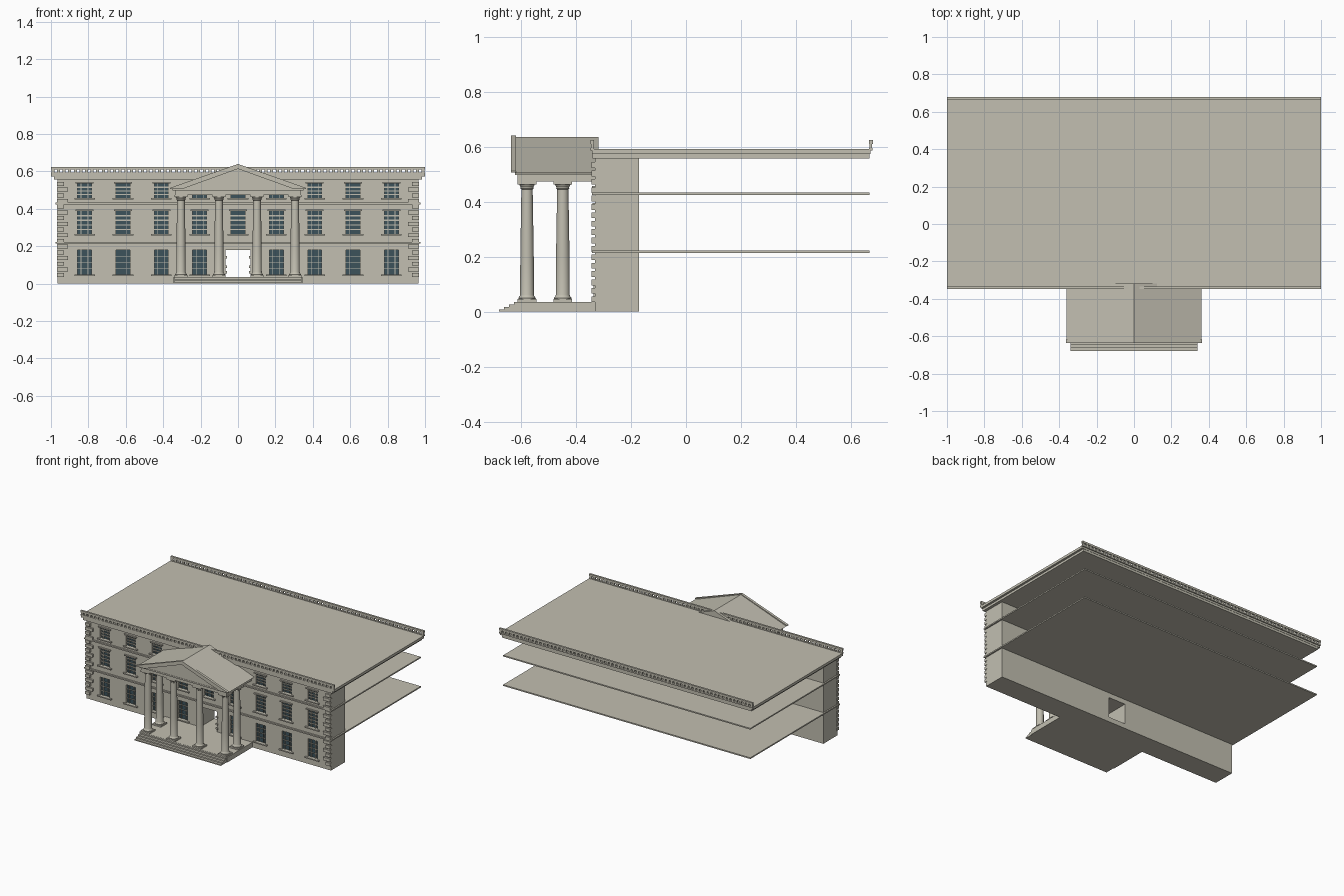
import bpy, bmesh, math
from mathutils import Matrix, Vector

if "Cube" in bpy.data.objects:
    bpy.data.objects.remove(bpy.data.objects["Cube"])


def material(name, rgb):
    m = bpy.data.materials.new(name)
    m.use_nodes = True
    m.diffuse_color = (*rgb, 1)
    bsdf = m.node_tree.nodes["Principled BSDF"]
    bsdf.inputs["Base Color"].default_value = (*rgb, 1)
    bsdf.inputs["Roughness"].default_value = 0.8
    return m


STONE = material("warm grey stone", (0.54, 0.52, 0.44))
GLASS = material("dark teal glass", (0.045, 0.085, 0.105))


def finish(name, bm, mat):
    bmesh.ops.recalc_face_normals(bm, faces=bm.faces)
    mesh = bpy.data.meshes.new(name)
    bm.to_mesh(mesh)
    bm.free()
    mesh.materials.append(mat)
    ob = bpy.data.objects.new(name, mesh)
    bpy.context.collection.objects.link(ob)
    return ob


def boxes(name, items, mat=STONE):
    """One object from boxes given as (x0, x1, y0, y1, z0, z1)."""
    bm = bmesh.new()
    for x0, x1, y0, y1, z0, z1 in items:
        mid = Vector((x0 + x1, y0 + y1, z0 + z1)) / 2
        size = Matrix.Diagonal((x1 - x0, y1 - y0, z1 - z0, 1))
        bmesh.ops.create_cube(bm, size=1, matrix=Matrix.Translation(mid) @ size)
    return finish(name, bm, mat)


def prism(name, outline, y0, y1):
    """Extrude an (x, z) outline along y."""
    bm = bmesh.new()
    face = bm.faces.new([bm.verts.new((x, y0, z)) for x, z in outline])
    new = bmesh.ops.extrude_face_region(bm, geom=[face])["geom"]
    moved = [v for v in new if isinstance(v, bmesh.types.BMVert)]
    bmesh.ops.translate(bm, verts=moved, vec=(0, y1 - y0, 0))
    return finish(name, bm, STONE)


# Window layout
FRONT, BACK = -0.33, -0.17
columns_x = [i * 0.205 for i in range(-4, 5)]
rows = [(0.05, 0.18, 3, 0.002), (0.265, 0.388, 4, 0.006), (0.457, 0.535, 3, 0.006)]
half = 0.037
holes, panes, bars, trims = [], [], [], []
for z0, z1, count, thick in rows:
    for x in columns_x:
        if x == 0 and z0 < 0.1:
            continue
        holes.append((x - half, x + half, FRONT - 0.02, FRONT + 0.02, z0, z1))
        panes.append((x - half, x + half, FRONT + 0.014, FRONT + 0.0205, z0, z1))
        y0, y1 = FRONT + 0.006, FRONT + 0.016
        for k in range(1, count + 1):
            z = z0 + (z1 - z0) * k / (count + 1)
            bars.append((x - half, x + half, y0, y1, z - thick / 2, z + thick / 2))
        for f in (-0.5, 0.5):
            w = 0.0025 if abs(x) > 0.7 else 0.001
            bars.append((x + f * half - w, x + f * half + w, y0, y1, z0, z1))
        trims.append((x - 0.055, x + 0.055, FRONT - 0.012, FRONT + 0.01, z0 - 0.008, z0))
        if z0 > 0.1:
            trims.append((x - 0.048, x + 0.048, FRONT - 0.01, FRONT + 0.01, z1, z1 + 0.008))

# Front block with window recesses and an open doorway
wall = boxes("front_block", [(-0.965, 0.965, FRONT, BACK, 0, 0.56)])
door = (-0.067, 0.067, FRONT - 0.05, BACK + 0.05, 0.035, 0.18)
cutter = boxes("opening_cutter", holes + [door])
cutter.hide_render = True
cutter.hide_set(True)
cut = wall.modifiers.new("openings", "BOOLEAN")
cut.operation, cut.solver, cut.object = "DIFFERENCE", "EXACT", cutter
bpy.context.view_layer.update()
baked = bpy.data.meshes.new_from_object(wall.evaluated_get(bpy.context.evaluated_depsgraph_get()))
wall.modifiers.clear()
wall.data = baked
bpy.data.objects.remove(cutter)

boxes("window_glass", panes, GLASS)
boxes("window_bars", bars)
boxes("window_trims", trims)

# Corner quoins and door jamb blocks
quoins = []
for side in (-1, 1):
    for i in range(17):
        z = 0.035 + i * 0.0305
        inner = 0.91 if i % 2 else 0.93
        xs = sorted((side * inner, side * 0.967))
        quoins.append((*xs, FRONT - 0.013, FRONT + 0.01, z, z + 0.021))
    for z in (0.055, 0.085, 0.135):
        xs = sorted((side * 0.058, side * 0.075))
        quoins.append((*xs, FRONT - 0.006, FRONT + 0.006, z, z + 0.012))
boxes("corner_quoins", quoins)

# Floor plates whose edges form the string courses, and the roof plate
boxes("floor_plates", [(-0.975, 0.975, -0.342, 0.668, z, z + 0.009) for z in (0.214, 0.424)])
boxes("roof_plate", [(-0.985, 0.985, -0.34, 0.668, 0.557, 0.573),
                     (-1, 1, -0.342, 0.67, 0.573, 0.591)])

# Balustrades along the front and back roof edges
rails = []
for y in (-0.341, 0.672):
    rails += [(-1, 1, y - 0.007, y + 0.007, 0.61, 0.624),
              (-1, 1, y - 0.006, y + 0.006, 0.586, 0.595)]
    for i in range(67):
        x = -0.99 + i * 0.03
        rails.append((x - 0.008, x + 0.008, y - 0.005, y + 0.005, 0.59, 0.612))
boxes("roof_balustrades", rails)

# Portico floor and steps
steps = [(-0.345, 0.345, -0.615, FRONT + 0.005, 0, 0.036)]
for i in range(4):
    steps.append((-0.34, 0.34, -0.68 + i * 0.018, -0.6, 0, 0.009 * (i + 1) - 0.001))
boxes("portico_steps", steps)

# Portico columns: turned shaft with square plinth and abacus
profile = [(0.0, 0.036), (0.031, 0.045), (0.032, 0.05), (0.027, 0.056), (0.025, 0.062),
           (0.0245, 0.2), (0.0205, 0.445), (0.024, 0.448), (0.023, 0.453),
           (0.03, 0.465), (0.0, 0.466)]
SIDES = 20
spots = [(x, -0.578) for x in (-0.305, -0.102, 0.102, 0.305)]
spots += [(x, -0.448) for x in (-0.305, 0.305)]
blocks = []
for n, (cx, cy) in enumerate(spots):
    bm = bmesh.new()
    pts = [bm.verts.new((r, 0, z)) for r, z in profile]
    edges = [bm.edges.new(pair) for pair in zip(pts, pts[1:])]
    bmesh.ops.spin(bm, geom=pts + edges, cent=(0, 0, 0), axis=(0, 0, 1),
                   angle=math.tau, steps=SIDES)
    bmesh.ops.remove_doubles(bm, verts=bm.verts, dist=0.0005)
    bmesh.ops.translate(bm, verts=bm.verts, vec=(cx, cy, 0))
    ob = finish(f"portico_column_{n + 1}", bm, STONE)
    bpy.ops.object.select_all(action="DESELECT")
    ob.select_set(True)
    bpy.context.view_layer.objects.active = ob
    bpy.ops.object.shade_smooth_by_angle(angle=math.radians(35))
    for r, z0, z1 in ((0.034, 0.035, 0.046), (0.034, 0.463, 0.475)):
        blocks.append((cx - r, cx + r, cy - r, cy + r, z0, z1))
boxes("column_plinths_and_caps", blocks)

# Entablature, gable roof and raised rake moulding
boxes("portico_entablature", [(-0.338, 0.338, -0.612, FRONT + 0.005, 0.474, 0.5),
                              (-0.35, 0.35, -0.622, FRONT + 0.005, 0.498, 0.508)])
prism("portico_gable_roof", [(-0.36, 0.505), (0.36, 0.505), (0, 0.635)], -0.62, -0.318)
prism("pediment_rake", [(-0.363, 0.507), (-0.295, 0.507), (0, 0.614), (0.295, 0.507),
                        (0.363, 0.507), (0.363, 0.512), (0, 0.64), (-0.363, 0.512)],
      -0.636, -0.618)
